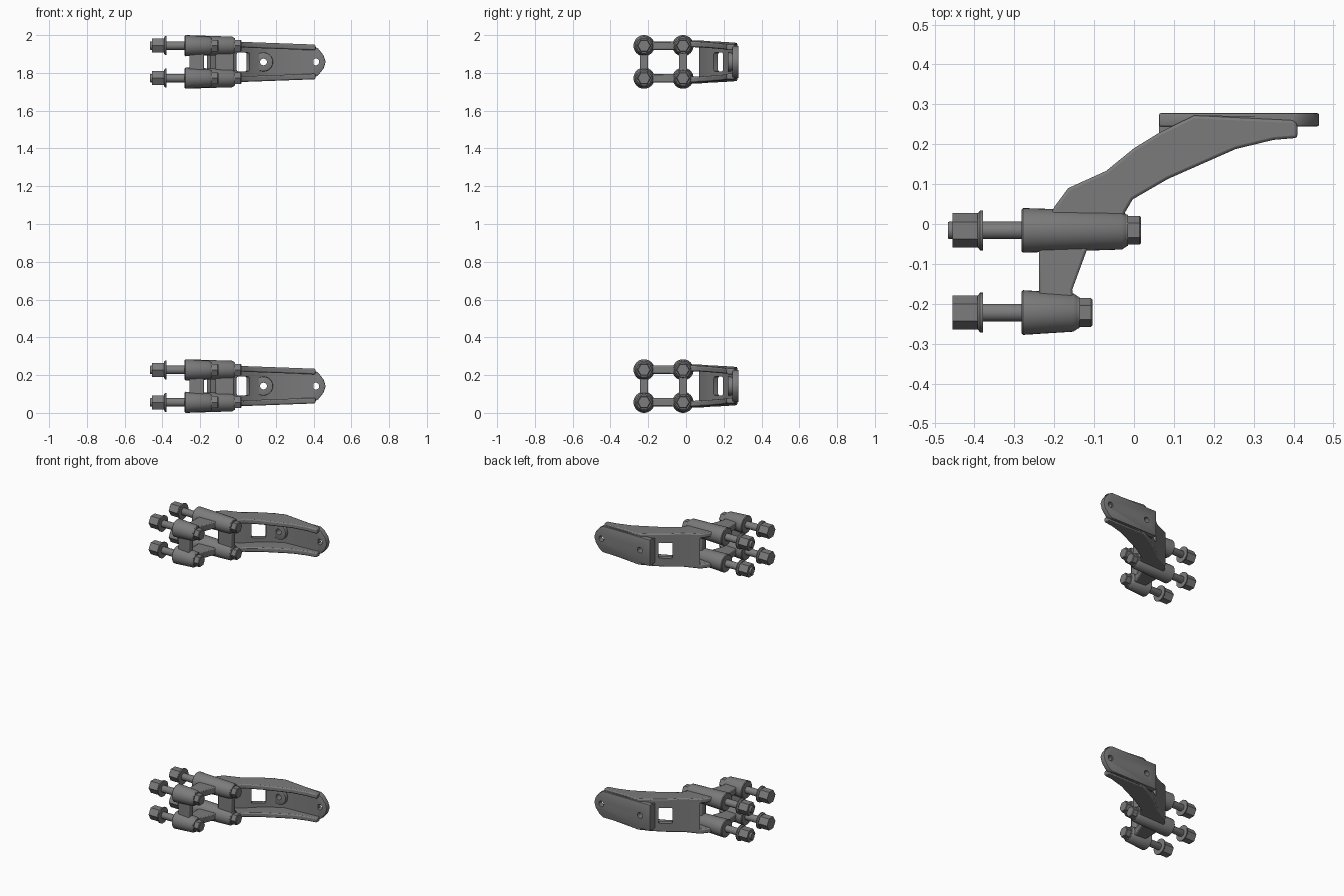
import bpy, bmesh
from math import cos, sin, pi, atan2, radians
from mathutils import Matrix

if "Cube" in bpy.data.objects:
    bpy.data.objects.remove(bpy.data.objects["Cube"])

LOW, HIGH = 0.142, 1.858          # centre heights of the two brackets
BOLT_Z = 0.086                    # bolt offset above and below centre
BACK_Y, FRONT_Y = -0.016, -0.222  # rows of bolts

steel = bpy.data.materials.new("dark grey steel")
steel.use_nodes = True
grey = (0.2, 0.2, 0.2, 1)
steel.diffuse_color = grey
steel.node_tree.nodes["Principled BSDF"].inputs["Base Color"].default_value = grey
parts = []


def finish(name, bm, bevel=0.0, keep=True):
    bmesh.ops.recalc_face_normals(bm, faces=bm.faces)
    mesh = bpy.data.meshes.new(name)
    bm.to_mesh(mesh)
    bm.free()
    mesh.materials.append(steel)
    ob = bpy.data.objects.new(name, mesh)
    bpy.context.collection.objects.link(ob)
    if bevel:
        mod = ob.modifiers.new("Bevel", "BEVEL")
        mod.width, mod.segments = bevel, 2
        mod.limit_method, mod.angle_limit = "ANGLE", radians(40)
    if keep:
        parts.append(ob)
    return ob


def prism(name, outline, low, high, bevel=0.0, plane="xy", keep=True):
    """Extrude an outline; low and high may be functions of the first axis."""
    bm = bmesh.new()
    rings = []
    for level in (low, high):
        ring = []
        for a, b in outline:
            c = level(a) if callable(level) else level
            ring.append(bm.verts.new((a, b, c) if plane == "xy" else (a, c, b)))
        bm.faces.new(ring)
        rings.append(ring)
    n = len(outline)
    for i in range(n):
        j = (i + 1) % n
        bm.faces.new((rings[0][i], rings[0][j], rings[1][j], rings[1][i]))
    return finish(name, bm, bevel, keep)


def lathe(name, profile, y, z, sides=32):
    """Turn a profile of (x, radius) about an axis along x."""
    bm = bmesh.new()
    rings = [[bm.verts.new((x, y + r * cos(2 * pi * k / sides), z + r * sin(2 * pi * k / sides)))
              for k in range(sides)] for x, r in profile]
    bm.faces.new(rings[0])
    bm.faces.new(rings[-1])
    for a, b in zip(rings, rings[1:]):
        for k in range(sides):
            j = (k + 1) % sides
            bm.faces.new((a[k], a[j], b[j], b[k]))
    return finish(name, bm)


def cut(ob, cutter):
    mod = ob.modifiers.new("Cut", "BOOLEAN")
    mod.object, mod.operation, mod.solver = cutter, "DIFFERENCE", "EXACT"
    bpy.context.view_layer.objects.active = ob
    for m in list(ob.modifiers):
        bpy.ops.object.modifier_apply(modifier=m.name)
    bpy.data.objects.remove(cutter)


def hole(ob, x, radius):
    ring = [(x + radius * cos(k * pi / 12), radius * sin(k * pi / 12)) for k in range(24)]
    cut(ob, prism("hole_cutter", ring, 0.15, 0.32, plane="xz", keep=False))


# Clamp sleeves, bolts, nuts and webs, mirrored above and below
for s, side in ((1, "top"), (-1, "bottom")):
    z = s * BOLT_Z
    for row, y, end, tip in (("back", BACK_Y, -0.02, -0.467), ("front", FRONT_Y, -0.142, -0.455)):
        tag = f"{row}_{side}"
        lathe(f"sleeve_{tag}", [(-0.282, 0.052), (-0.278, 0.056), (end - 0.01, 0.048),
                                (end, 0.041)], y, z)
        lathe(f"bolt_shaft_{tag}", [(tip, 0.02), (tip + 0.004, 0.022), (end, 0.022)], y, z, 24)
        lathe(f"nut_{tag}", [(-0.455, 0.043), (-0.385, 0.043)], y, z, 6)
        lathe(f"nut_flange_{tag}", [(-0.392, 0.042), (-0.386, 0.05), (-0.379, 0.05)], y, z)
        lathe(f"bolt_washer_{tag}", [(end - 0.002, 0.041), (end + 0.005, 0.039)], y, z)
        lathe(f"bolt_head_{tag}", [(end, 0.036), (end + 0.034, 0.036), (end + 0.038, 0.032)], y, z, 6)
    prism(f"link_web_{side}", [(-0.238, -0.20), (-0.238, -0.04), (-0.105, -0.04), (-0.12, -0.07),
                               (-0.155, -0.165), (-0.15, -0.20)],
          z - 0.022, z + 0.022, 0.006)

    # Arm flange, tapering in height toward the tip
    prism(f"arm_flange_{side}",
          [(-0.22, 0.0), (-0.2, 0.043), (-0.165, 0.09), (-0.07, 0.133), (0.0, 0.19), (0.065, 0.23),
           (0.15, 0.272), (0.4, 0.26), (0.41, 0.25), (0.41, 0.216), (0.35, 0.211), (0.255, 0.188),
           (0.085, 0.113), (-0.003, 0.062), (-0.022, 0.03), (-0.03, 0.0)],
          lambda x: s * (0.077 - 0.037 * x), lambda x: s * (0.107 - 0.037 * x), 0.007)

# Upright posts between the sleeves
for row, y, x0, x1 in (("front", FRONT_Y, -0.258, -0.18), ("back", BACK_Y, -0.118, -0.022)):
    prism(f"post_{row}", [(x0, y - 0.022), (x1, y - 0.022), (x1, y + 0.022), (x0, y + 0.022)],
          -BOLT_Z, BOLT_Z, 0.006)

# Arm back wall with a window
wall = prism("arm_wall",
             [(-0.165, 0.09), (-0.07, 0.133), (0.0, 0.19), (0.065, 0.23), (0.15, 0.272),
              (0.4, 0.27), (0.4, 0.245), (0.16, 0.245), (0.08, 0.208), (0.015, 0.165),
              (-0.055, 0.108), (-0.145, 0.07)],
             lambda x: -0.1 + 0.037 * x, lambda x: 0.1 - 0.037 * x)
bm = bmesh.new()
bmesh.ops.create_cube(bm, size=1, matrix=Matrix.Translation((0.018, 0.184, 0))
                      @ Matrix.Rotation(atan2(0.095, 0.135), 4, "Z")
                      @ Matrix.Diagonal((0.085, 0.12, 0.1, 1)))
cut(wall, finish("window_cutter", bm, 0.01, keep=False))

# Mounting plate with a rounded tip, and its raised pad
plate = prism("mounting_plate",
              [(0.063, -0.085), (0.4, -0.085), (0.425, -0.07), (0.453, -0.035), (0.464, 0.0),
               (0.453, 0.035), (0.425, 0.07), (0.4, 0.085), (0.063, 0.085)],
              0.245, 0.278, 0.004, plane="xz")
plate_root = prism("plate_root", [(0.063, 0.22), (0.16, 0.246), (0.16, 0.274), (0.063, 0.274)],
                   -0.08, 0.08)
pad = prism("bolt_pad", [(0.135 + 0.05 * cos(k * pi / 16), 0.05 * sin(k * pi / 16))
                         for k in range(32)], 0.222, 0.26, 0.003, plane="xz")
for ob in (plate, plate_root, pad, wall):
    hole(ob, 0.135, 0.018)
hole(plate, 0.412, 0.018)

# Smooth shading, then place the lower bracket and copy it for the upper one
bpy.ops.object.select_all(action="DESELECT")
for ob in parts:
    ob.select_set(True)
bpy.context.view_layer.objects.active = parts[0]
bpy.ops.object.shade_smooth_by_angle(angle=radians(35))
for ob in parts:
    twin = ob.copy()
    twin.name = "upper_" + ob.name
    bpy.context.collection.objects.link(twin)
    twin.location.z = HIGH
    ob.name = "lower_" + ob.name
    ob.location.z = LOW
